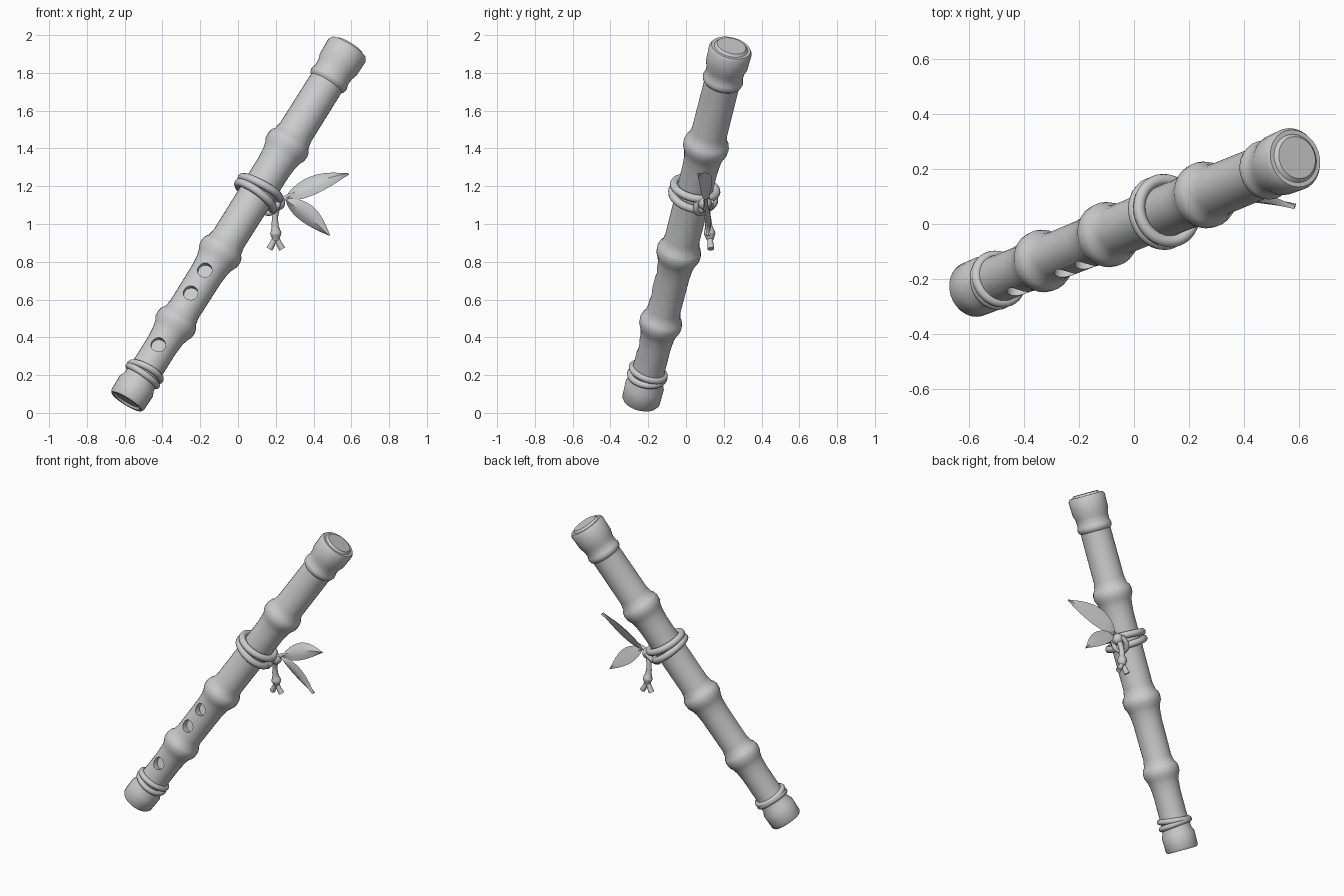
import bpy, bmesh
from math import sin, cos, pi
from mathutils import Vector, Matrix

if "Cube" in bpy.data.objects:
    bpy.data.objects.remove(bpy.data.objects["Cube"])

A, B = Vector((-0.59, -0.24, 0.06)), Vector((0.59, 0.24, 1.94))
D = (B - A).normalized()
N = (Vector((0, -1, 0)) + D * D.y).normalized()      # front-facing side of the stalk
S = D.cross(N)                                       # sideways across the stalk
FRAME = Matrix((S, -N, D)).transposed()
if FRAME.determinant() < 0:
    FRAME = Matrix((-S, -N, D)).transposed()
WORLD = Matrix.Translation(A) @ FRAME.to_4x4()


def finish(name, bm, matrix=None, angle=0.7):
    bmesh.ops.remove_doubles(bm, verts=bm.verts, dist=1e-5)
    bmesh.ops.recalc_face_normals(bm, faces=bm.faces)
    if matrix:
        bm.transform(matrix)
    me = bpy.data.meshes.new(name)
    bm.to_mesh(me)
    bm.free()
    ob = bpy.data.objects.new(name, me)
    bpy.context.collection.objects.link(ob)
    smooth(ob, angle)
    return ob


def smooth(ob, angle=0.7):
    bpy.ops.object.select_all(action='DESELECT')
    ob.select_set(True)
    bpy.context.view_layer.objects.active = ob
    bpy.ops.object.shade_smooth_by_angle(angle=angle)


def loft(bm, rings, closed=False):
    vs = [[bm.verts.new(p) for p in ring] for ring in rings]
    pairs = list(zip(vs, vs[1:])) + ([(vs[-1], vs[0])] if closed else [])
    for a, b in pairs:
        for i in range(len(a)):
            j = (i + 1) % len(a)
            bm.faces.new((a[i], a[j], b[j], b[i]))
    if not closed:
        bm.faces.new(vs[0][::-1])
        bm.faces.new(vs[-1])


def circle(r, n, z=0):
    return [Vector((r * cos(2 * pi * i / n), r * sin(2 * pi * i / n), z)) for i in range(n)]


def coil(name, s, R, r, tilt, about=0.0):
    # cord ring around the stalk at distance s from its foot
    bm = bmesh.new()
    rings = []
    for i in range(36):
        a = 2 * pi * i / 36
        rings.append([Vector(((R + p.x) * cos(a), (R + p.x) * sin(a), p.y)) for p in circle(r, 10)])
    loft(bm, rings, closed=True)
    rot = Matrix.Rotation(tilt, 4, Vector((cos(about), sin(about), 0)))
    return finish(name, bm, WORLD @ Matrix.Translation((0, 0, s)) @ rot)


def tube(name, pts, radii):
    # smooth tapered tube through a few points
    cu = bpy.data.curves.new(name, 'CURVE')
    cu.dimensions = '3D'
    cu.bevel_depth, cu.bevel_resolution, cu.resolution_u = 1.0, 3, 5
    cu.use_fill_caps = True
    sp = cu.splines.new('BEZIER')
    sp.bezier_points.add(len(pts) - 1)
    for bp, p, r in zip(sp.bezier_points, pts, radii):
        bp.co, bp.radius = p, r
        bp.handle_left_type = bp.handle_right_type = 'AUTO'
    ob = bpy.data.objects.new(name, cu)
    bpy.context.collection.objects.link(ob)
    bpy.ops.object.select_all(action='DESELECT')
    ob.select_set(True)
    bpy.context.view_layer.objects.active = ob
    bpy.ops.object.convert(target='MESH')
    smooth(bpy.context.object)


def leaf(name, base, tip, width, normal, bow):
    base, tip = Vector(base), Vector(tip)
    d = tip - base
    n = (Vector(normal) - d * (Vector(normal).dot(d) / d.length_squared)).normalized()
    side = n.cross(d).normalized()
    bm = bmesh.new()
    rings = []
    for i in range(13):
        t = i / 12
        w = max(0.004, width * sin(pi * t ** 0.8) ** 0.85) if 0 < t < 1 else 0.004
        c = base + d * t + side * bow * sin(pi * t)
        rings.append([c + side * w - n * w * .15, c + side * w * .5 + n * .006, c + n * .012,
                      c - side * w * .5 + n * .006, c - side * w - n * w * .15, c - n * .010])
    loft(bm, rings)
    finish(name, bm, angle=0.5)


# Stalk: turned profile with swollen joints and capped ends (distance, radius)
profile = [(0.012, 0.07), (0, 0.08), (0, 0.094), (0.012, 0.102), (0.10, 0.104),
           (0.125, 0.092), (0.22, 0.086)]
for s, r, low, high in ((0.50, 0.114, 0.086, 0.088), (0.953, 0.119, 0.090, 0.093),
                        (1.634, 0.122, 0.095, 0.096)):
    profile += [(s - 0.14, low), (s - 0.08, low + 0.005), (s - 0.045, r - 0.014), (s - 0.02, r - 0.002),
                (s + 0.01, r), (s + 0.032, r - 0.006), (s + 0.048, high + 0.008), (s + 0.09, high)]
profile += [(2.035, 0.095), (2.045, 0.105), (2.06, 0.109), (2.075, 0.106), (2.09, 0.101),
            (2.125, 0.103), (2.155, 0.113), (2.245, 0.116), (2.262, 0.106), (2.262, 0.09),
            (2.275, 0.078)]
bm = bmesh.new()
loft(bm, [circle(r, 28, s) for s, r in profile])
stalk = finish("bamboo_stalk", bm, WORLD)

# Finger holes drilled into the front
for s in (0.335, 0.665, 0.81):
    bm = bmesh.new()
    loft(bm, [circle(0.039, 20, 0.045), circle(0.039, 20, 0.15)])
    out = (N + Vector((-0.2, 0, 0.12))).normalized()
    m = Matrix.Translation(A + D * s) @ out.to_track_quat('Z', 'Y').to_matrix().to_4x4()
    cutter = finish("hole_cutter", bm, m)
    cutter.hide_render = True
    mod = stalk.modifiers.new("hole", 'BOOLEAN')
    mod.operation, mod.object, mod.solver = 'DIFFERENCE', cutter, 'EXACT'
    bpy.context.view_layer.objects.active = stalk
    bpy.ops.object.modifier_apply(modifier=mod.name)
    bpy.data.objects.remove(cutter)
smooth(stalk)

# Cord wraps: at the foot and around the middle
coil("foot_cord_lower", 0.165, 0.090, 0.018, 0.10, 0.6)
coil("foot_cord_upper", 0.190, 0.090, 0.018, -0.12, 0.6)
coil("middle_cord_lower", 1.315, 0.114, 0.022, 0.08, 1.8)
coil("middle_cord_upper", 1.365, 0.114, 0.022, -0.06, 1.8)

# Knot, with a small loop of cord under it
bm = bmesh.new()
bmesh.ops.create_uvsphere(bm, u_segments=14, v_segments=10, radius=0.036)
finish("knot", bm, Matrix.Translation((0.215, 0.10, 1.11)))
tube("knot_loop", [(0.22, 0.06, 1.13), (0.19, 0.055, 1.07), (0.15, 0.08, 1.06),
                   (0.16, 0.12, 1.08), (0.21, 0.13, 1.12)], [0.016] * 5)

# Hanging tassel with two frayed ends
tube("tassel_cord", [(0.21, 0.105, 1.10), (0.197, 0.115, 1.04), (0.197, 0.12, 0.985), (0.20, 0.125, 0.95),
                     (0.20, 0.128, 0.915)], [0.018, 0.016, 0.02, 0.031, 0.018])
for side in (-1, 1):
    tube("tassel_end", [(0.20 + side * 0.004, 0.127, 0.925), (0.20 + side * 0.018, 0.13, 0.895),
                        (0.20 + side * 0.034, 0.132, 0.868)], [0.014, 0.016, 0.018])

# Leaves and their stems
tube("upper_leaf_stem", [(0.21, 0.10, 1.11), (0.25, 0.105, 1.14), (0.29, 0.11, 1.16)], [0.014, 0.011, 0.007])
tube("lower_leaf_stem", [(0.21, 0.10, 1.12), (0.25, 0.105, 1.135), (0.28, 0.11, 1.115)], [0.014, 0.011, 0.007])
leaf("upper_leaf", (0.25, 0.115, 1.135), (0.585, 0.065, 1.265), 0.055, (0.1, -0.85, 0.5), 0.018)
leaf("lower_leaf", (0.255, 0.105, 1.13), (0.485, 0.12, 0.94), 0.052, (-0.3, -0.9, -0.15), 0.01)
